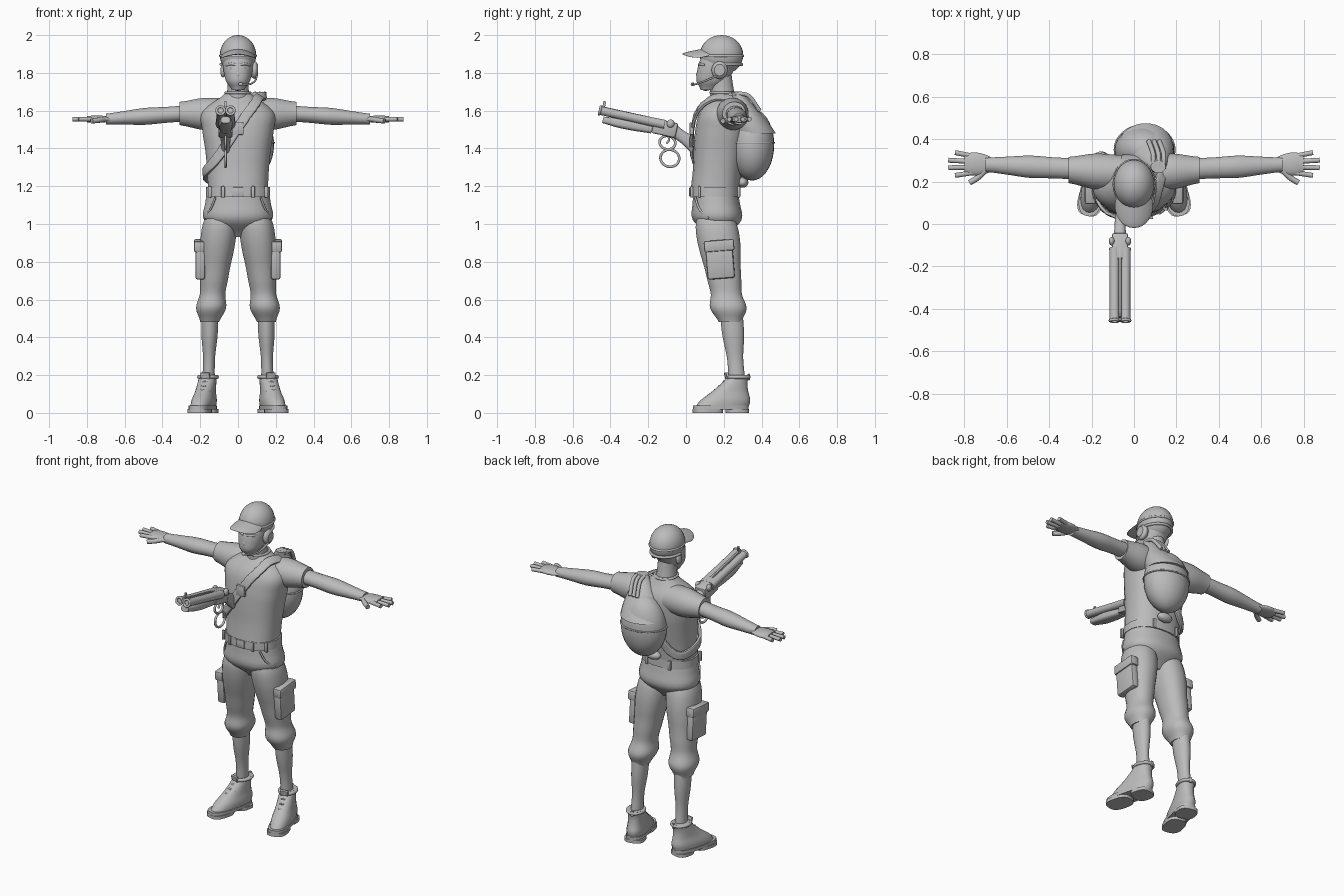
import bpy
import bmesh
import math
from mathutils import Matrix, Vector
from mathutils.bvhtree import BVHTree

default_cube = bpy.data.objects.get("Cube")
if default_cube:
    bpy.data.objects.remove(default_cube, do_unlink=True)

colour = (.5, .5, .5, 1)
grey = bpy.data.materials.new("plain grey")
grey.use_nodes = True
grey.diffuse_color = colour
grey.node_tree.nodes["Principled BSDF"].inputs["Base Color"].default_value = colour


def finish(name, bm, mirror=False, matrix=None):
    """Turn a bmesh into a smooth shaded object, optionally mirrored across x."""
    bmesh.ops.recalc_face_normals(bm, faces=bm.faces[:])
    mesh = bpy.data.meshes.new(name)
    bm.to_mesh(mesh)
    bm.free()
    if matrix is not None:
        mesh.transform(matrix)
    mesh.materials.append(grey)
    obj = bpy.data.objects.new(name, mesh)
    bpy.context.collection.objects.link(obj)
    bpy.ops.object.select_all(action="DESELECT")
    obj.select_set(True)
    bpy.context.view_layer.objects.active = obj
    bpy.ops.object.shade_smooth_by_angle(angle=math.radians(40))
    if mirror:
        obj.modifiers.new("mirror", "MIRROR").use_mirror_merge = False
    return obj


def spline(points, closed=False, steps=4):
    """Catmull-Rom interpolation of tuples of any length."""
    count = len(points)

    def pick(index):
        return points[index % count] if closed else points[max(0, min(count - 1, index))]

    result = []
    for i in range(count if closed else count - 1):
        for k in range(steps):
            t = k / steps
            corners = zip(pick(i - 1), pick(i), pick(i + 1), pick(i + 2))
            result.append(tuple(
                b + t / 2 * (c - a + t * (2 * a - 5 * b + 4 * c - d + t * (3 * (b - c) + d - a)))
                for a, b, c, d in corners))
    if not closed:
        result.append(tuple(points[-1]))
    return result


def section(sides, power):
    """Unit superellipse: power 2 is round, larger is boxier."""
    for i in range(sides):
        angle = math.tau * (i + .5) / sides
        c, s = math.cos(angle), math.sin(angle)
        yield math.copysign(abs(c) ** (2 / power), c), math.copysign(abs(s) ** (2 / power), s)


def skin(loops, closed=False):
    """Join loops of points with quads and cap the open ends."""
    bm = bmesh.new()
    rows = [[bm.verts.new(point) for point in loop] for loop in loops]
    pairs = list(zip(rows, rows[1:]))
    if closed:
        pairs.append((rows[-1], rows[0]))
    else:
        bm.faces.new(rows[0])
        bm.faces.new(rows[-1])
    for low, high in pairs:
        for i in range(len(low)):
            bm.faces.new((low[i - 1], low[i], high[i], high[i - 1]))
    return bm


def loft(name, axis, start, end, widths, depth=1, power=2, sides=24, **options):
    """Evenly spaced cross-sections from start to end; depth is a ratio or a list."""
    depths = depth if isinstance(depth, list) else [width * depth for width in widths]
    profile = spline(list(zip(widths, depths)))
    right, up = [index for index, letter in enumerate("XYZ") if letter != axis]
    loops = []
    for i, (width, height) in enumerate(profile):
        centre = Vector(start).lerp(Vector(end), i / (len(profile) - 1))
        loop = []
        for c, s in section(sides, power):
            point = centre.copy()
            point[right] += c * width
            point[up] += s * height
            loop.append(point)
        loops.append(loop)
    return finish(name, skin(loops), **options)


def sweep(name, path, width=.006, depth=None, up=(0, 0, 1), power=2, closed=False,
          snap=None, **options):
    """Tube or strap along a path; snap presses it onto a surface tree."""
    depth = depth or width
    points = [Vector(point) for point in spline(path, closed)]
    ups = [Vector(up)] * len(points)
    if snap:
        hits = [snap.find_nearest(point) for point in points]
        points = [place + normal * depth * 1.5 for place, normal, *rest in hits]
        ups = [normal for place, normal, *rest in hits]
    count = len(points)
    loops = []
    for i, point in enumerate(points):
        after = points[(i + 1) % count] if closed else points[min(i + 1, count - 1)]
        before = points[i - 1] if closed else points[max(i - 1, 0)]
        along = (after - before).normalized()
        side = along.cross(ups[i]).normalized()
        out = side.cross(along)
        loops.append([point + side * c * width + out * s * depth for c, s in section(12, power)])
    return finish(name, skin(loops, closed), **options)


def box(name, centre, size, bevel=.005, tilt=0, **options):
    bm = bmesh.new()
    place = Matrix.Translation(centre) @ Matrix.Rotation(tilt, 4, "X") @ Matrix.Diagonal((*size, 1))
    bmesh.ops.create_cube(bm, size=1, matrix=place)
    bmesh.ops.bevel(bm, geom=bm.edges[:], offset=bevel, segments=2, profile=.5, affect="EDGES")
    return finish(name, bm, **options)


def ball(name, centre, radii, **options):
    bm = bmesh.new()
    place = Matrix.Translation(centre) @ Matrix.Diagonal((*radii, 1))
    bmesh.ops.create_uvsphere(bm, u_segments=28, v_segments=18, radius=1, matrix=place)
    return finish(name, bm, **options)


def ring(name, plane, centre, across, rise, width=.007, **options):
    """Closed elliptical tube lying in the named plane."""
    right, up = ["XYZ".index(letter) for letter in plane]
    path = []
    for c, s in section(16, 2):
        point = Vector(centre)
        point[right] += c * across
        point[up] += s * rise
        path.append(point)
    normal = [float(letter not in plane) for letter in "XYZ"]
    return sweep(name, path, width, up=normal, closed=True, **options)


# Shirt and neck
shirt = loft("shirt", "Z", (0, .155, 1.19), (0, .21, 1.7), [.16, .165, .175, .19, .19, .06],
             [.13, .13, .137, .14, .125, .06], power=2.4)
loft("sleeve", "X", (.06, .24, 1.58), (.31, .255, 1.585), [.085, .085, .062], mirror=True)
loft("neck", "Z", (0, .2, 1.63), (0, .18, 1.8), [.065, .057, .055], 1.1)
ring("collar", "XY", (0, .2, 1.695), .065, .07)

# Arms and hands
loft("arm", "X", (.28, .26, 1.585), (.7, .28, 1.555), [.05, .05, .053, .043, .034], .85, mirror=True)
loft("palm", "X", (.66, .28, 1.555), (.8, .285, 1.555), [.03, .048, .055, .046], .36, mirror=True)
for number in range(4):
    root = Vector((.76, .32 - number * .026, 1.555))
    tip = Vector((.88 - .016 * (1.5 - number) ** 2, .337 - number * .036, 1.555))
    sweep("finger", [root, tip], .012, mirror=True)
sweep("thumb", [(.7, .255, 1.555), (.735, .22, 1.55), (.775, .195, 1.545)], .014, mirror=True)

# Trousers and belt
loft("trouser_seat", "Z", (0, .155, 1.2), (0, .17, .93), [.16, .175, .18, .06], .72, power=2.3)
loft("trouser_leg", "Z", (.09, .15, 1.07), (.15, .235, .48),
     [.07, .09, .094, .089, .08, .074, .068, .08, .05], 1.22, power=2.2, mirror=True)
loft("belt", "Z", (0, .155, 1.145), (0, .155, 1.195), [.172, .17], .77, power=2.3)
box("belt_buckle", (0, .025, 1.17), (.06, .016, .05))
for x, y in [(.08, .03), (.08, .28), (.15, .07)]:
    box("belt_loop", (x, y, 1.17), (.02, .015, .06), mirror=True)
sweep("hip_pocket_seam", [(.12, .05, 1.14), (.145, .07, 1.08), (.175, .12, 1.03)], mirror=True)
box("cargo_pocket", (.2, .18, .8), (.05, .145, .18), .012, .08, mirror=True)
box("cargo_flap", (.205, .175, .885), (.055, .16, .06), .01, .08, mirror=True)

# Lower legs and boots, toes turned outwards about the heel
loft("calf", "Z", (.148, .24, .53), (.156, .27, .17), [.045, .043, .032, .033], 1.35, mirror=True)
heel = Matrix.Translation((.16, .27, 0))
boot = dict(mirror=True, matrix=heel @ Matrix.Rotation(math.radians(14), 4, "Z") @ heel.inverted())
loft("boot_upper", "Z", (.165, .18, .02), (.16, .28, .2), [.056, .058, .05, .047, .046],
     [.145, .135, .1, .07, .055], power=2.3, **boot)
for part, bottom, y, length in [("boot_welt", .018, .18, .15), ("boot_tread", 0, .11, .08),
                                ("boot_heel", 0, .27, .06)]:
    loft(part, "Z", (.165, y, bottom), (.165, y, bottom + .02), [.06, .06], [length, length],
         power=2.8, **boot)
ring("boot_collar", "XY", (.16, .275, .19), .047, .058, .01, **boot)
box("boot_tongue", (.16, .215, .195), (.05, .015, .04), tilt=.3, **boot)
box("boot_pull_tab", (.16, .335, .19), (.02, .012, .035), **boot)
for row in range(4):
    lace = Vector((.16, .125 + row * .024, .1 + row * .022))
    ends = [lace + Vector((side * .035, .018, -.012)) for side in (-1, 1)]
    sweep("boot_lace", [ends[0], lace, ends[1]], .005, **boot)

# Head and face
loft("head", "Z", (0, .12, 1.71), (0, .18, 1.88), [.034, .062, .074, .08, .08], 1.27, power=2.2)
ball("chin", (0, .105, 1.725), (.03, .03, .02))
loft("nose", "Z", (0, .072, 1.77), (0, .076, 1.84), [.012, .017, .01, .008], 1.2, sides=12)
sweep("lips", [(-.026, .08, 1.75), (0, .064, 1.75), (.026, .08, 1.75)])
sweep("brow", [(.01, .07, 1.842), (.035, .075, 1.847), (.06, .1, 1.84)], .007, mirror=True)
ball("eye", (.03, .08, 1.825), (.014, .012, .007), mirror=True)
ball("ear", (-.08, .185, 1.81), (.014, .024, .034))

# Cap with a drooping brim
ball("cap_crown", (0, .188, 1.895), (.096, .115, .105))
ball("cap_button", (0, .188, 1.995), (.01, .01, .005))
ring("cap_hem", "XY", (0, .188, 1.89), .094, .113)
brim = ball("cap_brim", (0, .085, 1.91), (.09, .104, .011))
for vertex in brim.data.vertices:
    vertex.co.z += .15 * (vertex.co.y - .05) - 4 * vertex.co.x ** 2

# Headset
loft("ear_cup", "X", (.07, .178, 1.815), (.106, .178, 1.815), [.034, .041, .041, .028], 1.1)
headband = [i * math.pi / 8 for i in range(9)]
sweep("headset_band", [(.09 * math.cos(a), .185 + .11 * math.sin(a), 1.845) for a in headband], .008)
sweep("microphone_boom", [(.1, .165, 1.785), (.09, .1, 1.757), (.06, .05, 1.74), (.02, .035, 1.74)], .005)
ball("microphone", (.015, .035, 1.74), (.012, .01, .01))

# Sling bag, gathered at the top, and its strap looped around the shirt
ball("sling_bag", (.05, .35, 1.42), (.141, .117, .19))
loft("bag_neck", "Z", (.055, .365, 1.48), (.115, .27, 1.7), [.13, .108, .07, .035], .85)
ring("bag_seam", "XY", (.05, .35, 1.43), .141, .117, .005)
for x in (.09, .115, .14):
    sweep("bag_gather", [(x, .26, 1.69), (x, .33, 1.68), (x - .02, .39, 1.6)], .011, up=(1, 0, 0))
surface = BVHTree.FromPolygons([vertex.co for vertex in shirt.data.vertices],
                               [polygon.vertices[:] for polygon in shirt.data.polygons])
strap_path = [(.145 * c - .025, .17 + .17 * s, 1.48 + .21 * c - .12 * max(s, 0))
              for c, s in section(16, 2)]
sweep("strap", strap_path, .026, .01, power=5, closed=True, snap=surface)
box("strap_buckle", (0, .03, 1.505), (.06, .022, .065))
ball("strap_end", (.02, .3, 1.22), (.05, .03, .028))

# Double-barrelled gun, built along y from the muzzle, then tipped down at the rear
aim = Matrix.Translation((-.066, -.465, 1.603)) @ Matrix.Rotation(math.radians(-12.3), 4, "X")
gun = dict(matrix=aim)
for x in (-.026, .026):
    loft("barrel", "Y", (x, .015, 0), (x, .36, 0), [.023, .023, .025], **gun)
    ring("muzzle", "XZ", (x, .01, 0), .021, .021, **gun)
    ball("hammer", (x * 1.5, .39, .012), (.014, .02, .022), **gun)
box("barrel_rib", (0, .18, .017), (.014, .35, .014), **gun)
box("front_sight", (0, .025, .036), (.01, .014, .035), .002, **gun)
loft("forend", "Y", (0, .035, -.045), (0, .3, -.04), [.025, .036, .036, .03], .7, power=3, **gun)
box("receiver", (0, .365, -.018), (.076, .13, .08), .01, **gun)
loft("grip", "Y", (0, .41, -.018), (0, .535, -.075), [.03, .026, .024], [.036, .034, .044],
     power=2.5, **gun)
ring("trigger_guard", "YZ", (0, .395, -.09), .042, .035, **gun)
ring("lever_ring", "YZ", (0, .425, -.168), .05, .045, **gun)
sweep("trigger", [(0, .39, -.05), (0, .4, -.075), (0, .39, -.095)], up=(1, 0, 0), **gun)
